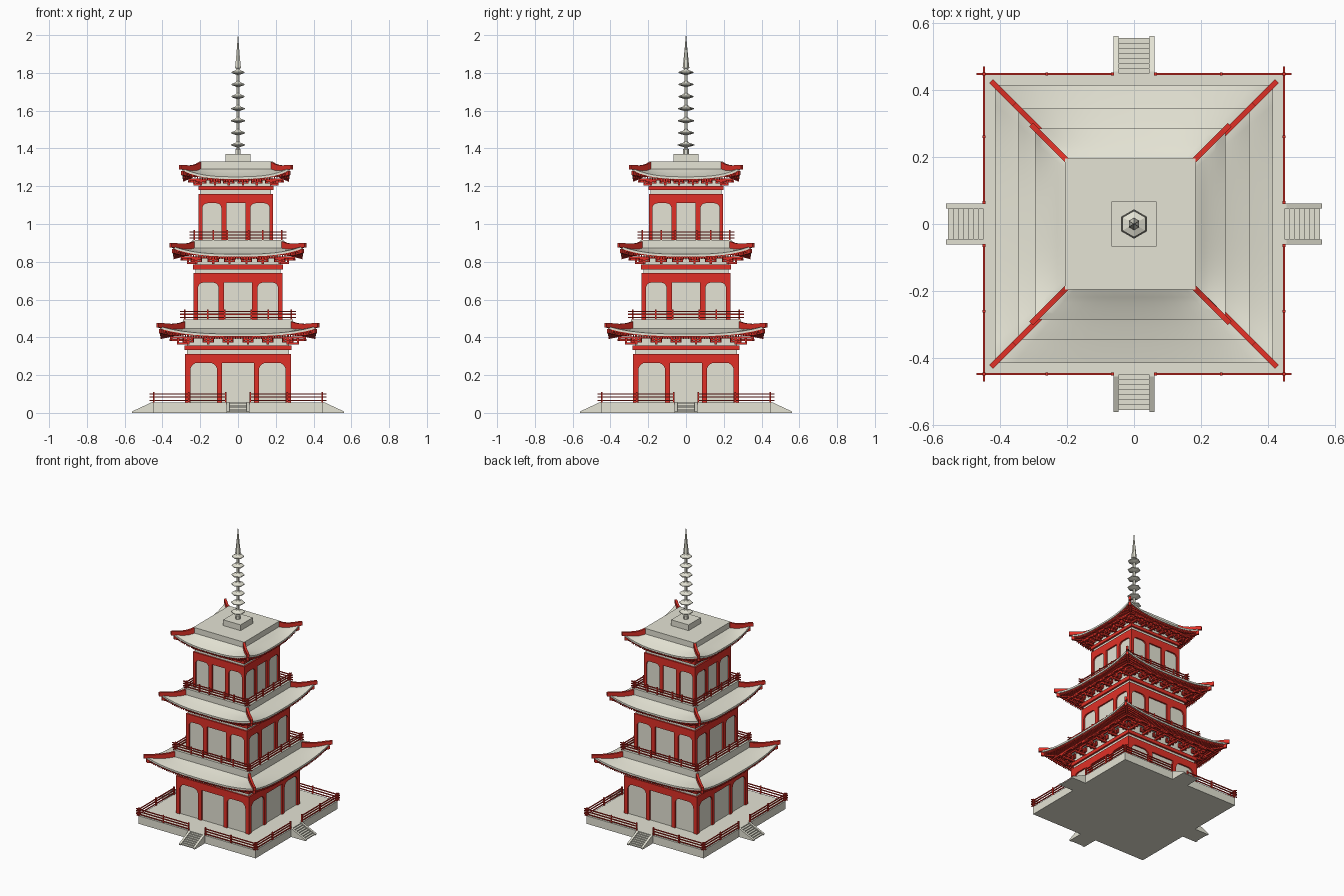
import bpy, bmesh, math
from mathutils import Matrix, Vector

if "Cube" in bpy.data.objects:
    bpy.data.objects.remove(bpy.data.objects["Cube"])


def material(name, rgb):
    m = bpy.data.materials.new(name)
    m.diffuse_color = (*rgb, 1)
    m.use_nodes = True
    m.node_tree.nodes["Principled BSDF"].inputs["Base Color"].default_value = m.diffuse_color
    return m


RED = material("red_paint", (0.75, 0.03, 0.02))
CREAM = material("cream_plaster", (0.78, 0.77, 0.66))
parts = {}
centre_x = 0.0


def part(name, mat):
    if name not in parts:
        parts[name] = (bmesh.new(), mat)
    return parts[name][0]


def place(p, k):
    # local (along, outward, up) -> world, on side k of the tower
    v = Matrix.Rotation(k * math.pi / 2, 3, 'Z') @ Vector((p[0], -p[1], p[2]))
    return v + Vector((centre_x, 0, 0))


def prism(name, mat, poly, ext, ks=range(4)):
    bm = part(name, mat)
    for k in ks:
        a = [bm.verts.new(place(p, k)) for p in poly]
        b = [bm.verts.new(place(Vector(p) + Vector(ext), k)) for p in poly]
        bm.faces.new(a)
        bm.faces.new(b[::-1])
        for i in range(len(a)):
            j = (i + 1) % len(a)
            bm.faces.new((a[i], b[i], b[j], a[j]))


def box(name, mat, t0, t1, d0, d1, z0, z1, ks=range(4)):
    prism(name, mat, [(t0, d0, z0), (t1, d0, z0), (t1, d1, z0), (t0, d1, z0)], (0, 0, z1 - z0), ks)


def block(name, mat, h, z0, z1):
    box(name, mat, -h, h, -h, h, z0, z1, [0])


def railing(name, r, over, z, height, posts, gap=0.0):
    for f in (0.2, 0.52, 0.82):
        zr = z + height * f
        spans = [(-r - over, -gap), (gap, r + over)] if gap else [(-r - over, r + over)]
        for t0, t1 in spans:
            box(name, RED, t0, t1, r - .003, r + .003, zr - .003, zr + .003)
    for t in posts:
        for s in (-1, 1):
            box(name, RED, s * t - .004, s * t + .004, r - .004, r + .004, z, z + height)


def roof(n, a, b, zi, ze, lift, w, band):
    def surf(t, d):
        v = min(1, max(0, (d - a) / (b - a)))
        u = min(1, abs(t) / d)
        return zi - (zi - ze) * v ** .75 + lift * v ** 1.5 * u ** 3

    def shell(name, mat, top, bottom, inner, outer, nt=14, nv=6):
        bm = part(name, mat)
        for k in range(4):
            g = []
            for off in (top, bottom):
                rows = []
                for j in range(nv + 1):
                    d = inner + (outer - inner) * j / nv
                    ts = [d * (2 * i / nt - 1) for i in range(nt + 1)]
                    rows.append([bm.verts.new(place((t, d, surf(t, d) - off), k)) for t in ts])
                g.append(rows)
            for i in range(nt):
                for j in range(nv):
                    for s in g:
                        bm.faces.new((s[j][i], s[j][i + 1], s[j + 1][i + 1], s[j + 1][i]))
                for j in (0, nv):
                    bm.faces.new((g[0][j][i], g[0][j][i + 1], g[1][j][i + 1], g[1][j][i]))
        bmesh.ops.remove_doubles(bm, verts=bm.verts, dist=1e-5)

    shell(f"roof_tiles_{n}", CREAM, 0, .012, a - .01, b)
    shell(f"roof_soffit_{n}", RED, .0121, .017, w - .01, b - .006)
    # rafters under the eaves
    count = int(b / .014)
    for i in range(-count, count + 1):
        t = i * (b - .012) / count
        d0, d1 = max(w - .005, abs(t)), b - .004
        dm = (d0 + d1) / 2
        for p, q in ((d0, dm), (dm, d1)):
            zp, zq = surf(t, p) - .022, surf(t, q) - .022
            prism(f"rafters_{n}", RED, [(t - .003, p, zp - .006), (t + .003, p, zp - .006),
                  (t + .003, p, zp + .006), (t - .003, p, zp + .006)], (0, q - p, zq - zp))
    # corner ridges and hip beams on the diagonals
    tip = b + .012
    ss = [a - .005 + (tip - a + .005) * i / 6 for i in range(7)]
    o = .0055
    upper = [(s - o, s + o, surf(s, s) + .034 - .016 * i / 6) for i, s in enumerate(ss)]
    lower = [(s - o, s + o, surf(s, s) - .006) for s in ss]
    prism(f"corner_ridges_{n}", RED, upper + lower[::-1], (2 * o, -2 * o, 0))
    ss = [w + (b - w) * i / 6 for i in range(7)]
    upper = [(s - o, s + o, surf(s, s) - .014) for s in ss]
    lower = [(s - o, s + o, surf(s, s) - .036) for s in ss]
    prism(f"hip_beams_{n}", RED, upper + lower[::-1], (2 * o, -2 * o, 0))
    # eave brackets
    name = f"brackets_{n}"
    reach = (b - w) * .55
    zt = surf(0, w + reach) - .028
    zb = band + .004
    h = zt - zb
    box(name, RED, -w - reach, w + reach, w + reach - .005, w + reach + .005, zt - .008, zt + .003)
    box(name, RED, -w - reach / 2, w + reach / 2, w + reach / 2 - .004, w + reach / 2 + .004, zt - .008, zt + .003)
    for c in (-.94, -.56, -.19, .19, .56, .94):
        t = c * w
        box(name, RED, t - .006, t + .006, w - .01, w + reach * .6, zb, zb + h * .3)
        box(name, RED, t - .006, t + .006, w - .01, w + reach + .01, zb + h * .5, zb + h * .75)
        for d, arm in ((w + .006, .03), (w + reach / 2, .028), (w + reach, .026)):
            zs = zb + h * (.3 if d < w + reach else .55)
            box(name, RED, t - arm, t + arm, d - .005, d + .005, zs, zs + h * .2)
            for e in (-1, 0, 1):
                x = t + e * (arm - .006)
                box(name, RED, x - .006, x + .006, d - .006, d + .006, zs + h * .2, zt)


def storey(n, w, z0, beam, band, c, s0, s1, zi):
    # plaster core with a red timber frame around three bays
    block(f"walls_{n}", CREAM, w - .01, z0, zi)
    name = f"timber_frame_{n}"
    box(name, RED, -w, w, w - .012, w, *beam)
    box(name, RED, -w - .002, w + .002, w - .012, w + .002, *band)
    for s in (-1, 1):
        for t0, t1 in ((c, s0), (s1, w)):
            box(name, RED, min(s * t0, s * t1), max(s * t0, s * t1), w - .012, w, z0, beam[0])
        r = (s1 - s0) * .27
        for edge, dr in ((s0, 1), (s1, -1)):     # arched bay corners
            poly = [(s * edge, w - .012, beam[0])]
            for i in range(6):
                q = math.pi / 2 * i / 5
                poly.append((s * (edge + dr * r * (1 - math.cos(q))), w - .012, beam[0] - r * (1 - math.sin(q))))
            prism(name, RED, poly, (0, .012, 0))


# Platform and four stairs
block("platform", CREAM, .45, 0, .055)
for s in (-1, 1):
    prism("stair_cheeks", CREAM, [(s * .046, .445, 0), (s * .046, .56, 0), (s * .046, .56, .008),
                                  (s * .046, .455, .057), (s * .046, .445, .057)], (s * .015, 0, 0))
for i in range(7):
    box("stair_steps", CREAM, -.046, .046, .445, .555 - i * .015, i * .007, (i + 1) * .007)
railing("platform_railing", .447, .022, .055, .055, (.447, .26, .064), .06)

# Three storeys with roofs: (x, half width, floor, beam, band, bays, roof inner/outer, roof z, top)
levels = [
    (0, .28, .055, (.265, .313), (.334, .357), (.085, .111, .252), (.29, .414), (.45, .418, .04), .495),
    (0, .235, .495, (.69, .74), (.76, .785), (.074, .103, .212), (.24, .345), (.875, .84, .042), .915),
    (-.011, .197, .915, (1.11, 1.16), (1.18, 1.2), (.051, .077, .178), (.195, .284), (1.295, 1.25, .045), 1.33),
]
for n, (cx, w, z0, beam, band, bays, (a, b), (zi, ze, lift), top) in enumerate(levels, 1):
    centre_x = cx
    storey(n, w, z0, beam, band, *bays, zi)
    roof(n, a, b, zi, ze, lift, w, band[1])
    block(f"roof_deck_{n}", CREAM, a, zi - .03, top)
    if n < 3:
        r = a - .008
        railing(f"balcony_railing_{n}", r, .025, top, .052, (r, r * .57, r * .25))
centre_x = 0

# Spire: plinth and six-sided turned mast with rings
block("spire_plinth", CREAM, .067, 1.33, 1.37)
profile = [(.016, 1.365), (.016, 1.395), (.009, 1.4)]
for i in range(7):
    z, r = 1.418 + i * .064, .044 - i * .0008
    profile += [(.009, z - .012), (.022, z - .008), (r, z - .002), (r, z + .003), (.016, z + .012), (.009, z + .02)]
profile += [(.018, 1.825), (.013, 1.87), (.007, 1.93), (.001, 2.0)]
bm = part("spire", CREAM)
rings = [[bm.verts.new((r * math.sin(math.pi / 3 * i), r * math.cos(math.pi / 3 * i), z)) for i in range(6)]
         for r, z in profile]
for lo, hi in zip(rings, rings[1:]):
    for i in range(6):
        bm.faces.new((lo[i], lo[(i + 1) % 6], hi[(i + 1) % 6], hi[i]))
bm.faces.new(rings[0])
bm.faces.new(rings[-1])

# Turn every part into an object
for name, (bm, mat) in parts.items():
    bmesh.ops.recalc_face_normals(bm, faces=bm.faces)
    me = bpy.data.meshes.new(name)
    bm.to_mesh(me)
    bm.free()
    me.materials.append(mat)
    if name.startswith("roof_tiles"):
        me.polygons.foreach_set("use_smooth", [True] * len(me.polygons))
        me.set_sharp_from_angle(angle=math.radians(30))
    bpy.context.collection.objects.link(bpy.data.objects.new(name, me))
